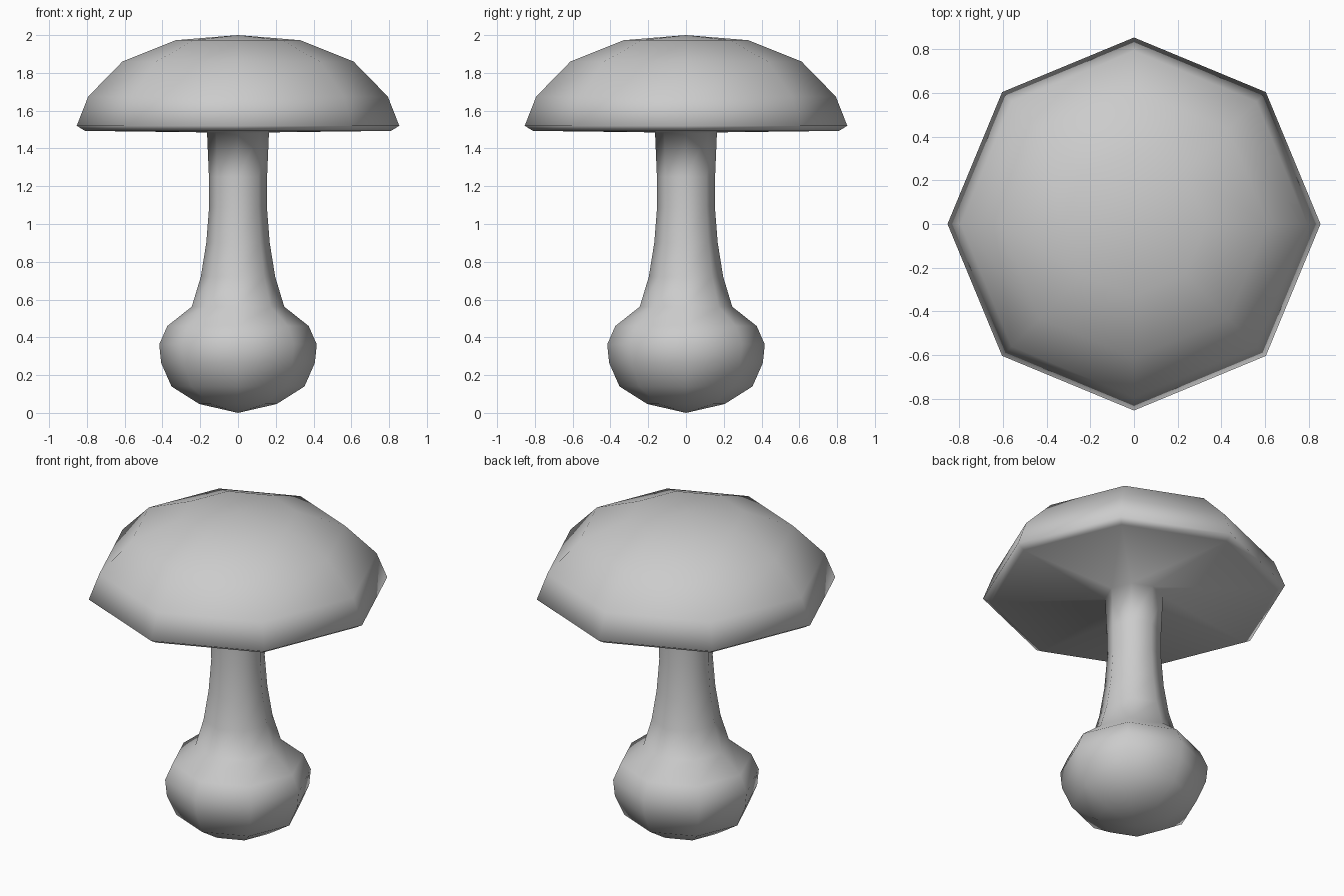
import bpy, bmesh, math

if "Cube" in bpy.data.objects:
    bpy.data.objects.remove(bpy.data.objects["Cube"])

SIDES = 8

# Profile (radius, height) from the bulb's base, up the stem, around the cap
profile = [
    # bulb
    (0, 0.0), (0.205, 0.047), (0.352, 0.14), (0.407, 0.265), (0.417, 0.363),
    (0.374, 0.46), (0.245, 0.562),
    # stem
    (0.197, 0.72), (0.168, 0.9), (0.153, 1.09), (0.154, 1.25), (0.164, 1.485),
    # cap underside, rim and dome
    (0.81, 1.493), (0.854, 1.52), (0.793, 1.675), (0.612, 1.86),
    (0.33, 1.973), (0, 2.0),
]


def lathe(name, points, sides):
    bm = bmesh.new()
    rings = []
    for r, z in points:
        if r == 0:
            rings.append([bm.verts.new((0, 0, z))] * sides)
        else:
            rings.append([bm.verts.new((r * math.cos(math.tau * i / sides),
                                        r * math.sin(math.tau * i / sides), z))
                          for i in range(sides)])
    for a, b in zip(rings, rings[1:]):
        for i in range(sides):
            j = (i + 1) % sides
            quad = [a[i], a[j], b[j], b[i]]
            face = bm.faces.new(list(dict.fromkeys(quad)))
            face.smooth = True
    bmesh.ops.recalc_face_normals(bm, faces=bm.faces)
    mesh = bpy.data.meshes.new(name)
    bm.to_mesh(mesh)
    bm.free()
    obj = bpy.data.objects.new(name, mesh)
    bpy.context.collection.objects.link(obj)
    return obj


# Cap, stem and bulb as one continuous smooth skin
lathe("mushroom", profile, SIDES)
